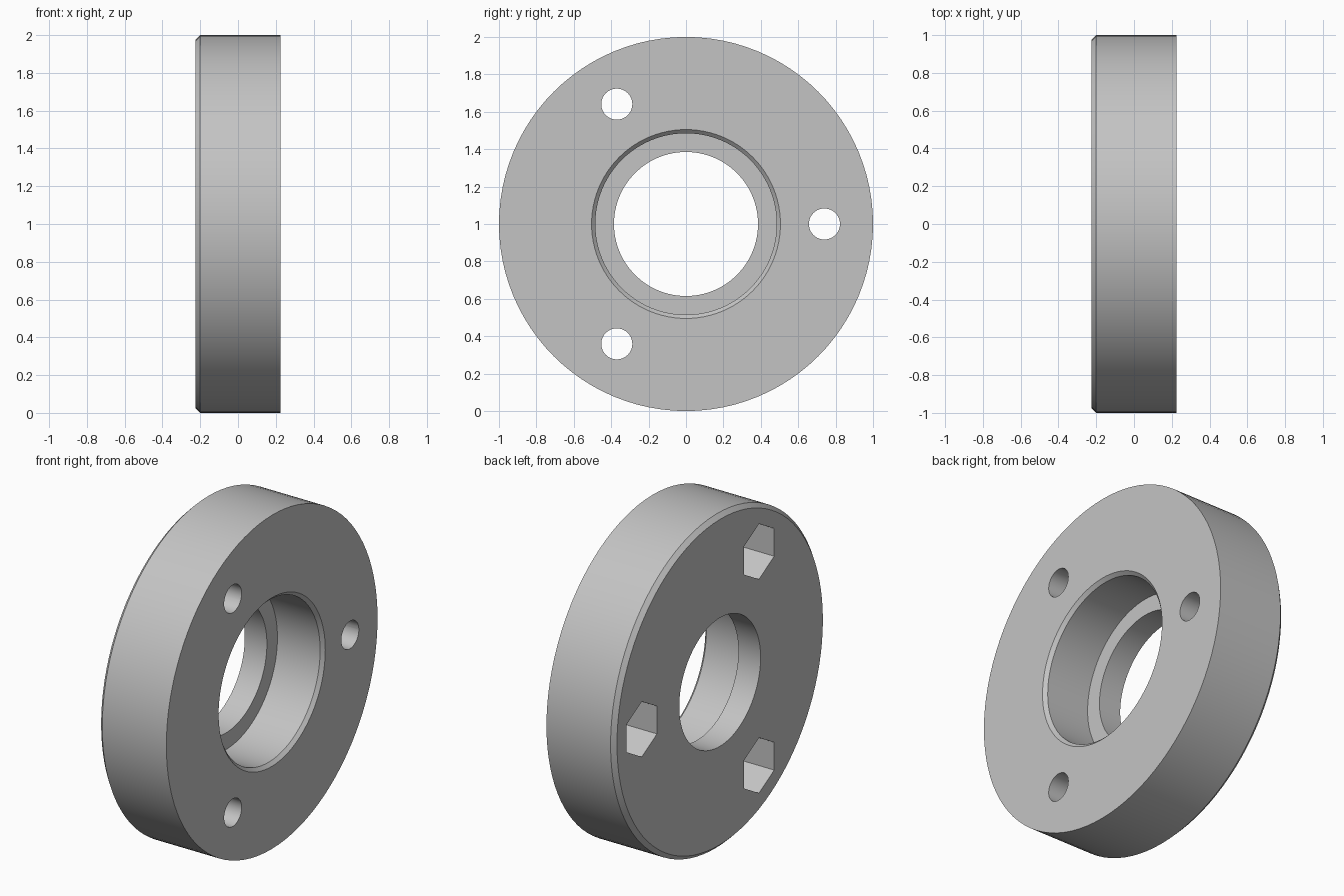
import bpy
import bmesh
from math import sin, cos, tau, radians
from mathutils import Matrix, Vector

cube = bpy.data.objects.get("Cube")
if cube:
    bpy.data.objects.remove(cube, do_unlink=True)

HALF = 0.225          # half thickness
BOLT_RADIUS = 0.74    # bolt circle
AXIS_Z = 1.0          # height of the ring axis

grey = bpy.data.materials.new("light grey")
grey.use_nodes = True
colour = (0.55, 0.55, 0.55, 1)
grey.diffuse_color = colour
grey.node_tree.nodes["Principled BSDF"].inputs["Base Color"].default_value = colour


def make_object(name, bm):
    bmesh.ops.recalc_face_normals(bm, faces=bm.faces[:])
    mesh = bpy.data.meshes.new(name)
    bm.to_mesh(mesh)
    bm.free()
    mesh.materials.append(grey)
    obj = bpy.data.objects.new(name, mesh)
    bpy.context.collection.objects.link(obj)
    return obj


def lathe(name, profile, steps):
    """Spin a closed (x, radius) profile round the x axis."""
    bm = bmesh.new()
    verts = [bm.verts.new((x, 0, r)) for x, r in profile]
    edges = [bm.edges.new((v, verts[i - 1])) for i, v in enumerate(verts)]
    bmesh.ops.spin(bm, geom=verts + edges, cent=(0, 0, 0), axis=(1, 0, 0),
                   angle=tau, steps=steps, use_merge=True)
    bmesh.ops.remove_doubles(bm, verts=bm.verts[:], dist=1e-5)
    bmesh.ops.translate(bm, verts=bm.verts[:], vec=(0, 0, AXIS_Z))
    return make_object(name, bm)


def prism_cutters(name, radius, sides, x0, x1):
    """Three prisms along x, spaced evenly on the bolt circle."""
    bm = bmesh.new()
    for k in range(3):
        a = tau * k / 3
        cy, cz = BOLT_RADIUS * cos(a), AXIS_Z + BOLT_RADIUS * sin(a)
        ring = [bm.verts.new((x0, cy + radius * sin(tau * i / sides),
                              cz + radius * cos(tau * i / sides)))
                for i in range(sides)]
        face = bm.faces.new(ring)
        new = bmesh.ops.extrude_face_region(bm, geom=[face], use_keep_orig=True)["geom"]
        bmesh.ops.translate(bm, vec=(x1 - x0, 0, 0),
                            verts=[g for g in new if isinstance(g, bmesh.types.BMVert)])
    cutter = make_object(name, bm)
    cutter.hide_render = True
    return cutter


# Ring with a chamfered rim, stepped bore and chamfered counterbore
ring = lathe("flange_ring", [
    (-HALF, 0.385), (-HALF, 0.975), (-HALF + 0.025, 1.0), (HALF, 1.0),
    (HALF, 0.505), (HALF - 0.02, 0.485), (-0.078, 0.485), (-0.078, 0.385),
], 96)

# Bolt holes right through, hexagonal nut pockets from the chamfered side
cutters = [
    prism_cutters("bolt_hole_cutter", 0.083, 40, -0.4, 0.4),
    prism_cutters("nut_pocket_cutter", 0.166, 6, -0.4, -HALF + 0.22),
]

bpy.ops.object.select_all(action="DESELECT")
bpy.context.view_layer.objects.active = ring
ring.select_set(True)
for cutter in cutters:
    mod = ring.modifiers.new("cut", "BOOLEAN")
    mod.operation = "DIFFERENCE"
    mod.solver = "EXACT"
    mod.object = cutter
    bpy.ops.object.modifier_apply(modifier=mod.name)
for cutter in cutters:
    bpy.data.objects.remove(cutter, do_unlink=True)

bpy.ops.object.shade_smooth_by_angle(angle=radians(30))
